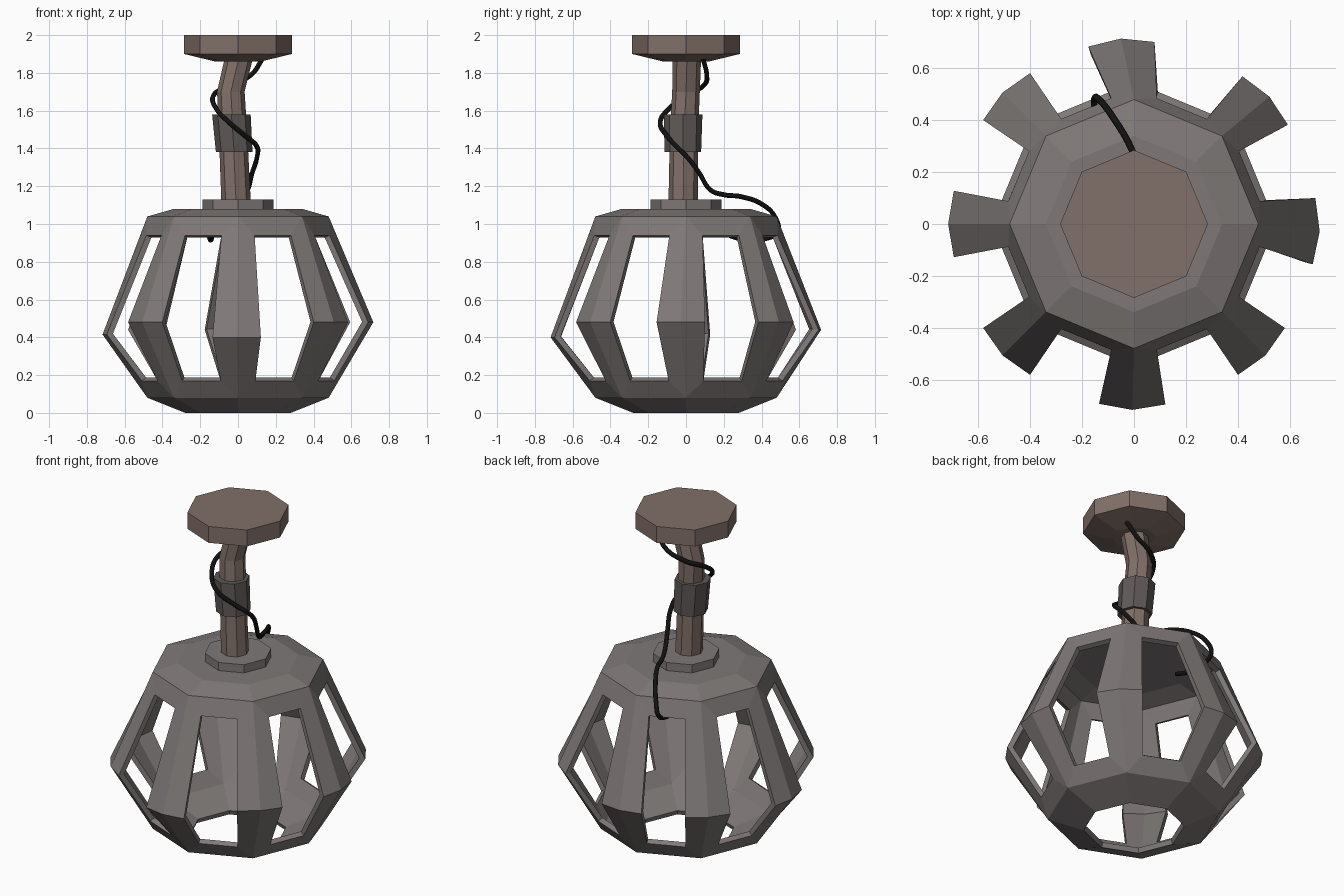
import bpy, math
from mathutils import Vector

if "Cube" in bpy.data.objects:
    bpy.data.objects.remove(bpy.data.objects["Cube"])

N = 8


def material(name, rgb):
    m = bpy.data.materials.new(name)
    m.diffuse_color = (*rgb, 1)
    m.use_nodes = True
    m.node_tree.nodes["Principled BSDF"].inputs["Base Color"].default_value = m.diffuse_color
    return m


BROWN = material("brown_metal", (0.22, 0.16, 0.14))
IRON = material("warm_iron", (0.21, 0.19, 0.185))
DARK = material("dark_iron", (0.115, 0.10, 0.095))
BLACK = material("black_rubber", (0.006, 0.006, 0.006))


def make(name, verts, faces, mat):
    me = bpy.data.meshes.new(name)
    me.from_pydata(verts, [], faces)
    me.materials.append(mat)
    ob = bpy.data.objects.new(name, me)
    bpy.context.collection.objects.link(ob)
    return ob


def loft(name, rings, mat):
    """Eight-sided capped solid through rings (x, y, z, radius), top to bottom."""
    verts = [(x + r * math.cos(i * math.tau / N), y + r * math.sin(i * math.tau / N), z)
             for x, y, z, r in rings for i in range(N)]
    faces = [(k * N + i, (k + 1) * N + i, (k + 1) * N + (i + 1) % N, k * N + (i + 1) % N)
             for k in range(len(rings) - 1) for i in range(N)]
    faces.append(tuple(range(N)))
    faces.append(tuple(reversed(range((len(rings) - 1) * N, len(rings) * N))))
    return make(name, verts, faces, mat)


# Ceiling mount, bent stem, collar and base plate
loft("ceiling_mount", [(0, 0, 2, .285), (0, 0, 1.9, .285), (0, 0, 1.86, .12)], BROWN)
loft("stem", [(.005, .005, 1.88, .075), (-.038, 0, 1.7, .073),
              (-.027, -.01, 1.5, .075), (-.01, -.015, 1.11, .078)], BROWN)
loft("collar", [(-.035, -.015, 1.58, .102), (-.02, -.017, 1.38, .097)], DARK)
loft("base_plate", [(0, 0, 1.13, .187), (0, 0, 1.07, .187)], IRON)

# Cage: faceted shell with a window between each pair of ribs
# Each rib's elbow: (sideways twist in radians, height)
elbows = [(-.04, .48), (-.03, .48), (.07, .44), (0, .44),
          (0, .415), (0, .48), (-.01, .40), (0, .48)]
verts, faces = [], []


def polar(a, r, t, z):
    """Add a point at radius r, shifted t along the tangent."""
    c, s = math.cos(a), math.sin(a)
    verts.append((r * c - t * s, r * s + t * c, z))
    return len(verts) - 1


ribs = []
for i, (twist, z) in enumerate(elbows):
    a = i * math.tau / N
    b = a + twist
    ribs.append(dict(
        cap=polar(a, .34, 0, 1.08), rim=polar(a, .48, 0, 1.04),
        up_l=polar(a, .485, -.088, .94), up_r=polar(a, .485, .088, .94),
        el_l=polar(b, .695, -.128, z), el=polar(b, .717, 0, z), el_r=polar(b, .695, .128, z),
        lo_l=polar(a, .51, -.092, .17), lo_r=polar(a, .51, .092, .17),
        foot=polar(a, .48, 0, .08), base=polar(a, .28, 0, 0)))
for i, p in enumerate(ribs):
    q = ribs[(i + 1) % N]
    faces += [
        (p['cap'], p['rim'], q['rim'], q['cap']),
        (p['rim'], p['up_r'], q['up_l'], q['rim']),
        (p['up_l'], p['el_l'], p['el'], p['rim']),
        (p['rim'], p['el'], p['el_r'], p['up_r']),
        (p['el_l'], p['lo_l'], p['foot'], p['el']),
        (p['el'], p['foot'], p['lo_r'], p['el_r']),
        (p['lo_r'], p['foot'], q['foot'], q['lo_l']),
        (p['foot'], p['base'], q['base'], q['foot'])]
faces.append(tuple(p['cap'] for p in ribs))
cage = make("cage", verts, faces, IRON)
solid = cage.modifiers.new("thickness", 'SOLIDIFY')
solid.thickness = .03
solid.offset = -1
solid.use_even_offset = True

# Cable winding round the stem, over the rim and in through a back window
path = [(.13, .09, 1.875), (.07, .11, 1.79), (-.05, .09, 1.73), (-.13, 0, 1.68),
        (-.115, -.09, 1.61), (-.05, -.137, 1.54), (.04, -.10, 1.465), (.10, -.05, 1.41),
        (.10, .01, 1.35), (.075, .07, 1.27), (.05, .13, 1.18), (.02, .20, 1.155),
        (-.01, .29, 1.145), (-.08, .41, 1.10), (-.13, .475, 1.03), (-.152, .485, .96),
        (-.15, .43, .925), (-.14, .30, .92), (-.14, .20, .95)]
cu = bpy.data.curves.new("cable", 'CURVE')
cu.dimensions = '3D'
cu.bevel_depth = .013
cu.bevel_resolution = 2
cu.resolution_u = 6
cu.use_fill_caps = True
sp = cu.splines.new('BEZIER')
sp.bezier_points.add(len(path) - 1)
for bp, co in zip(sp.bezier_points, path):
    bp.co = Vector(co)
    bp.handle_left_type = bp.handle_right_type = 'AUTO'
cu.materials.append(BLACK)
cable = bpy.data.objects.new("cable", cu)
bpy.context.collection.objects.link(cable)
